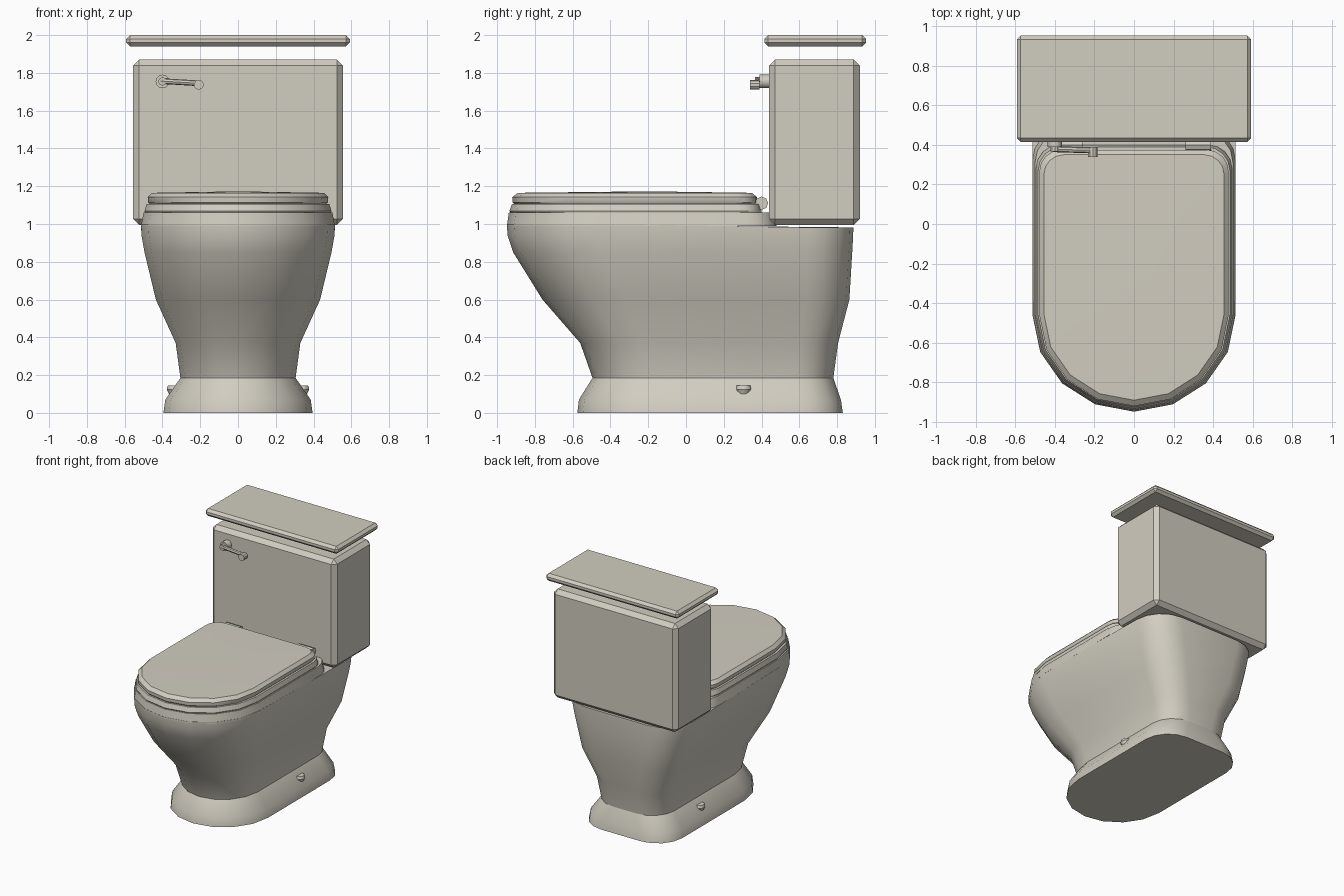
import bpy, bmesh
from math import sin, cos, pi, radians

cube = bpy.data.objects.get("Cube")
if cube:
    bpy.data.objects.remove(cube, do_unlink=True)

ceramic = bpy.data.materials.new("warm_white_ceramic")
ceramic.use_nodes = True
ceramic.diffuse_color = (0.64, 0.61, 0.53, 1)
ceramic.node_tree.nodes["Principled BSDF"].inputs["Base Color"].default_value = (0.64, 0.61, 0.53, 1)


def finish(name, bm, angle=35):
    """Turn a bmesh into a named, smooth-shaded object."""
    bmesh.ops.recalc_face_normals(bm, faces=bm.faces)
    mesh = bpy.data.meshes.new(name)
    bm.to_mesh(mesh)
    bm.free()
    mesh.materials.append(ceramic)
    ob = bpy.data.objects.new(name, mesh)
    bpy.context.collection.objects.link(ob)
    bpy.ops.object.select_all(action='DESELECT')
    ob.select_set(True)
    bpy.context.view_layer.objects.active = ob
    bpy.ops.object.shade_smooth_by_angle(angle=radians(angle))
    return ob


def outline(width, front, back, centre, corner):
    """D-shaped plan: half ellipse in front, rounded corners behind."""
    pts = []
    for i in range(9):
        a = pi + pi * i / 8
        pts.append((width * cos(a), centre + (centre - front) * sin(a)))
    for side, start in ((1, 0), (-1, pi / 2)):
        for i in range(5):
            a = start + pi / 8 * i
            pts.append((side * (width - corner) + corner * cos(a),
                        back - corner + corner * sin(a)))
    return pts


def loft(name, rings, dome=0, drop=0, angle=35):
    """Skin rings of (z, half width, front, back, front centre, corner radius)."""
    bm = bmesh.new()
    loops = [[bm.verts.new((x, y, z)) for x, y in outline(*plan)] for z, *plan in rings]
    n = len(loops[0])
    for low, high in zip(loops, loops[1:]):
        for i in range(n):
            j = (i + 1) % n
            bm.faces.new((low[i], low[j], high[j], high[i]))
    bm.faces.new(loops[0][::-1])
    for v in loops[-1]:
        if v.co.y > 0.5:
            v.co.z -= drop
    top = bm.faces.new(loops[-1])
    if dome:
        centre = bmesh.ops.poke(bm, faces=[top])["verts"][0]
        centre.co.y, centre.co.z = -0.2, rings[-1][0] + dome
    return finish(name, bm, angle)


def block(name, low, high, bevel):
    """Box between two corners with chamfered edges."""
    bm = bmesh.new()
    bmesh.ops.create_cube(bm, size=1)
    for v in bm.verts:
        v.co = [a if c < 0 else b for a, b, c in zip(low, high, v.co)]
    bmesh.ops.bevel(bm, geom=bm.edges[:], offset=bevel, segments=1, affect='EDGES')
    return finish(name, bm, 30)


def rod(name, start, end, r1, r2, sides):
    """Cone or cylinder running between two points."""
    from mathutils import Vector
    a, b = Vector(start), Vector(end)
    bm = bmesh.new()
    bmesh.ops.create_cone(bm, cap_ends=True, segments=sides, radius1=r1, radius2=r2,
                          depth=(b - a).length)
    turn = (b - a).to_track_quat('Z', 'Y')
    for v in bm.verts:
        v.co = turn @ v.co + (a + b) / 2
    return finish(name, bm)


# Flared foot and swelling bowl
loft("foot", [
    (0, .395, -.575, .83, -.18, .22),
    (.07, .385, -.567, .82, -.18, .22),
    (.185, .305, -.495, .78, -.18, .2)], angle=40)
loft("bowl", [
    (.185, .305, -.495, .78, -.18, .2),
    (.37, .33, -.56, .805, -.23, .2),
    (.6, .435, -.76, .865, -.33, .23),
    (.85, .495, -.915, .88, -.43, .24),
    (.94, .511, -.945, .885, -.455, .24),
    (1.0, .513, -.948, .886, -.46, .24)], drop=.018)

# Rim, seat and domed lid
loft("bowl_rim", [
    (.99, .513, -.948, .48, -.46, .16),
    (1.06, .5, -.938, .47, -.46, .16)])
loft("seat", [
    (1.06, .492, -.93, .4, -.46, .12),
    (1.068, .495, -.935, .4, -.46, .12),
    (1.105, .484, -.922, .39, -.46, .12)])
loft("seat_lid", [
    (1.105, .468, -.908, .37, -.46, .11),
    (1.115, .476, -.918, .375, -.46, .11),
    (1.142, .478, -.92, .375, -.46, .11),
    (1.165, .455, -.89, .35, -.455, .1)], dome=.008)

# Mirrored hinges and floor bolt caps
for side, label in ((1, "left"), (-1, "right")):
    rod(label + "_hinge", (side * .26, .4, 1.11), (side * .39, .4, 1.11), .035, .035, 8)
    rod(label + "_bolt_cap", (side * .335, .305, .09), (side * .335, .305, .125), .026, .042, 12)
    rod(label + "_bolt_cap_top", (side * .335, .305, .125), (side * .335, .305, .145), .042, .036, 12)

# Tank with raised cover
block("tank", (-.555, .44, .995), (.555, .92, 1.87), .032)
block("tank_cover", (-.592, .415, 1.94), (.592, .953, 2.0), .02)

# Flush lever
rod("lever_pivot", (-.4, .45, 1.755), (-.4, .39, 1.755), .036, .036, 12)
rod("lever_arm", (-.41, .378, 1.757), (-.21, .372, 1.745), .015, .015, 8)
rod("lever_hub", (-.4, .395, 1.755), (-.4, .365, 1.755), .022, .022, 10)
rod("lever_knob", (-.208, .388, 1.737), (-.208, .338, 1.737), .026, .026, 10)
